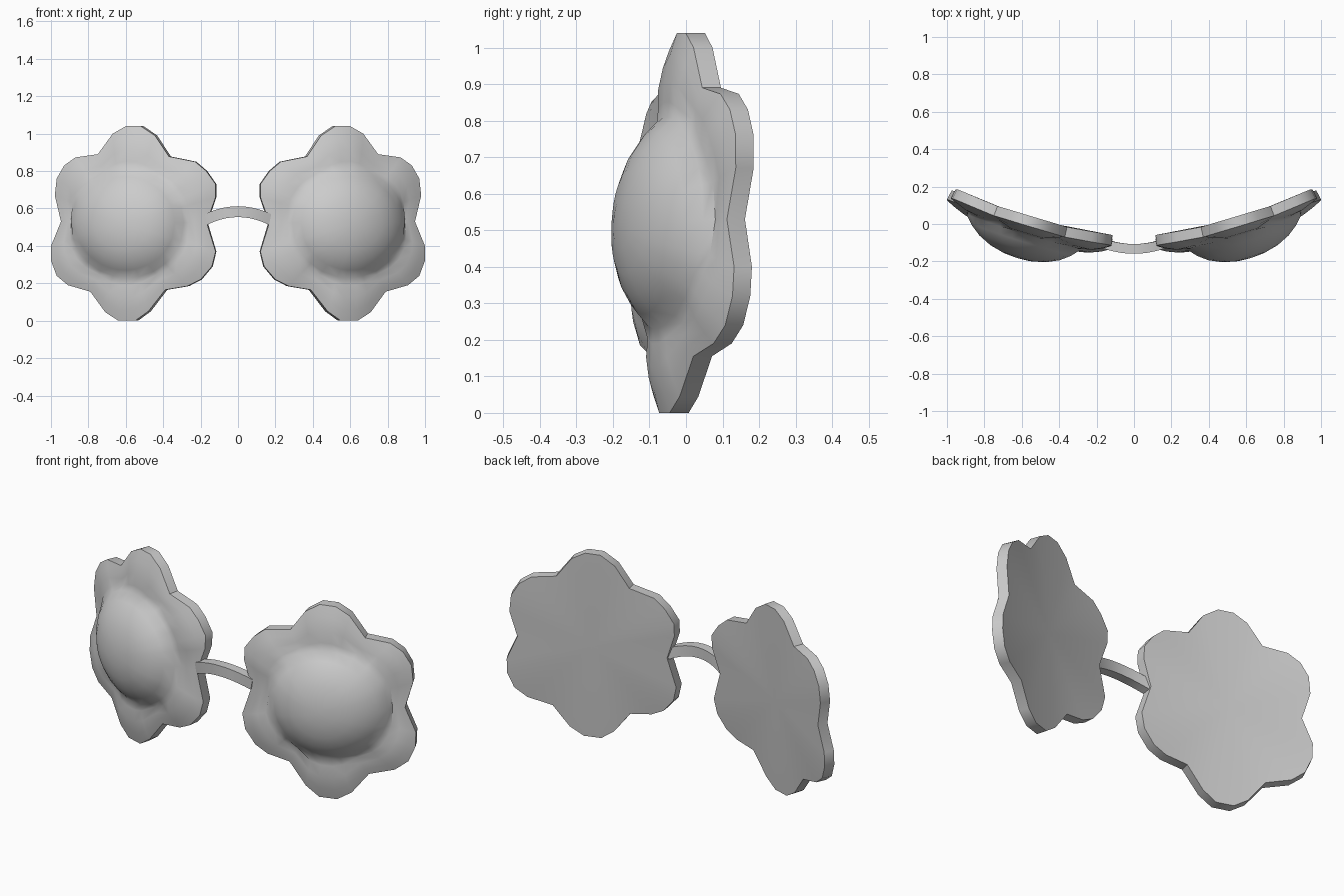
import bpy, bmesh, math
from mathutils import Vector

if "Cube" in bpy.data.objects:
    bpy.data.objects.remove(bpy.data.objects["Cube"])

CX, CZ = 0.565, 0.52          # flower centre
THICK = 0.055                 # rim thickness

# six-petal front outline (x, z), clockwise from the top petal
OUTLINE = [(0.52, 1.04), (0.60, 1.04), (0.67, 1.0), (0.75, 0.89), (0.87, 0.873),
           (0.93, 0.83), (0.97, 0.76), (0.98, 0.67), (0.947, 0.53), (1.0, 0.40),
           (1.0, 0.32), (0.97, 0.24), (0.91, 0.19), (0.79, 0.155), (0.71, 0.045),
           (0.64, 0.0), (0.55, 0.0), (0.48, 0.05), (0.39, 0.165), (0.27, 0.185),
           (0.20, 0.22), (0.14, 0.29), (0.12, 0.37), (0.168, 0.525), (0.12, 0.66),
           (0.12, 0.73), (0.17, 0.80), (0.23, 0.85), (0.37, 0.878), (0.445, 0.99)]


def slope(x):
    return 0.022 + 0.51 * x


def surface(x, z, height=0.0):
    """Point on the curved back sheet, raised towards the front."""
    s = slope(x)
    y = -0.05 + 0.022 * x + 0.255 * x * x - 0.055 * (1 - z)
    return Vector((x, y, z)) + Vector((s, -1, 0)).normalized() * height


def finish(bm, name, angle):
    bmesh.ops.recalc_face_normals(bm, faces=bm.faces)
    me = bpy.data.meshes.new(name)
    bm.to_mesh(me)
    bm.free()
    ob = bpy.data.objects.new(name, me)
    bpy.context.collection.objects.link(ob)
    bpy.ops.object.select_all(action='DESELECT')
    ob.select_set(True)
    bpy.context.view_layer.objects.active = ob
    bpy.ops.object.shade_smooth_by_angle(angle=math.radians(angle))
    return ob


def flower(name, side):
    bm = bmesh.new()

    def add(x, z, h=0.0):
        p = surface(x, z, h)
        return bm.verts.new((p.x * side, p.y, p.z))

    # flat outline, undoing the sideways shift of the rim normals
    rim = []
    for x, z in OUTLINE:
        s = slope(x)
        rim.append(Vector((x - THICK * s / math.hypot(1, s) - CX, z - CZ)))

    loops = [[add(CX + p.x, CZ + p.y) for p in rim],
             [add(CX + p.x, CZ + p.y, THICK) for p in rim]]
    # puffed petals
    for t, puff in ((0.75, 0.018), (0.45, 0.032), (0.18, 0.034)):
        ring = []
        for p in rim:
            R = p.length
            q = p.normalized() * (0.29 + (R - 0.29) * t)
            k = min(1, max(0.15, (R - 0.38) / 0.10))
            ring.append(add(CX + q.x, CZ + q.y, THICK + puff * k))
        loops.append(ring)
    # central dome
    for r, h in ((0.29, 0.036), (0.25, 0.074), (0.20, 0.108), (0.14, 0.133), (0.07, 0.148)):
        loops.append([add(CX + p.normalized().x * r, CZ + p.normalized().y * r, THICK + h)
                      for p in rim])
    n = len(rim)
    for a, b in zip(loops, loops[1:]):
        for i in range(n):
            j = (i + 1) % n
            bm.faces.new((a[i], a[j], b[j], b[i]))
    # fans closing the dome tip and the back
    tip = add(CX, CZ, THICK + 0.153)
    back = add(CX, CZ, -0.01)
    for i in range(n):
        j = (i + 1) % n
        bm.faces.new((loops[-1][i], loops[-1][j], tip))
        bm.faces.new((loops[0][j], loops[0][i], back))
    finish(bm, name, 42)


def bridge():
    bm = bmesh.new()
    prev, steps = None, 10
    for i in range(steps + 1):
        u = -1 + 2 * i / steps
        x, y, z = 0.172 * u, -0.133 + 0.033 * u * u, 0.583 - 0.042 * u * u
        tilt = -0.2 * u
        sec = [bm.verts.new((x - math.sin(tilt) * dz, y + dy, z + dz))
               for dy, dz in ((-0.026, -0.029), (0.026, -0.029), (0.026, 0.029), (-0.026, 0.029))]
        if prev:
            for k in range(4):
                m = (k + 1) % 4
                bm.faces.new((prev[k], prev[m], sec[m], sec[k]))
        else:
            bm.faces.new(sec)
        prev = sec
    bm.faces.new(prev)
    finish(bm, "nose_bridge", 35)


flower("right_flower_lens", 1)
flower("left_flower_lens", -1)
bridge()
